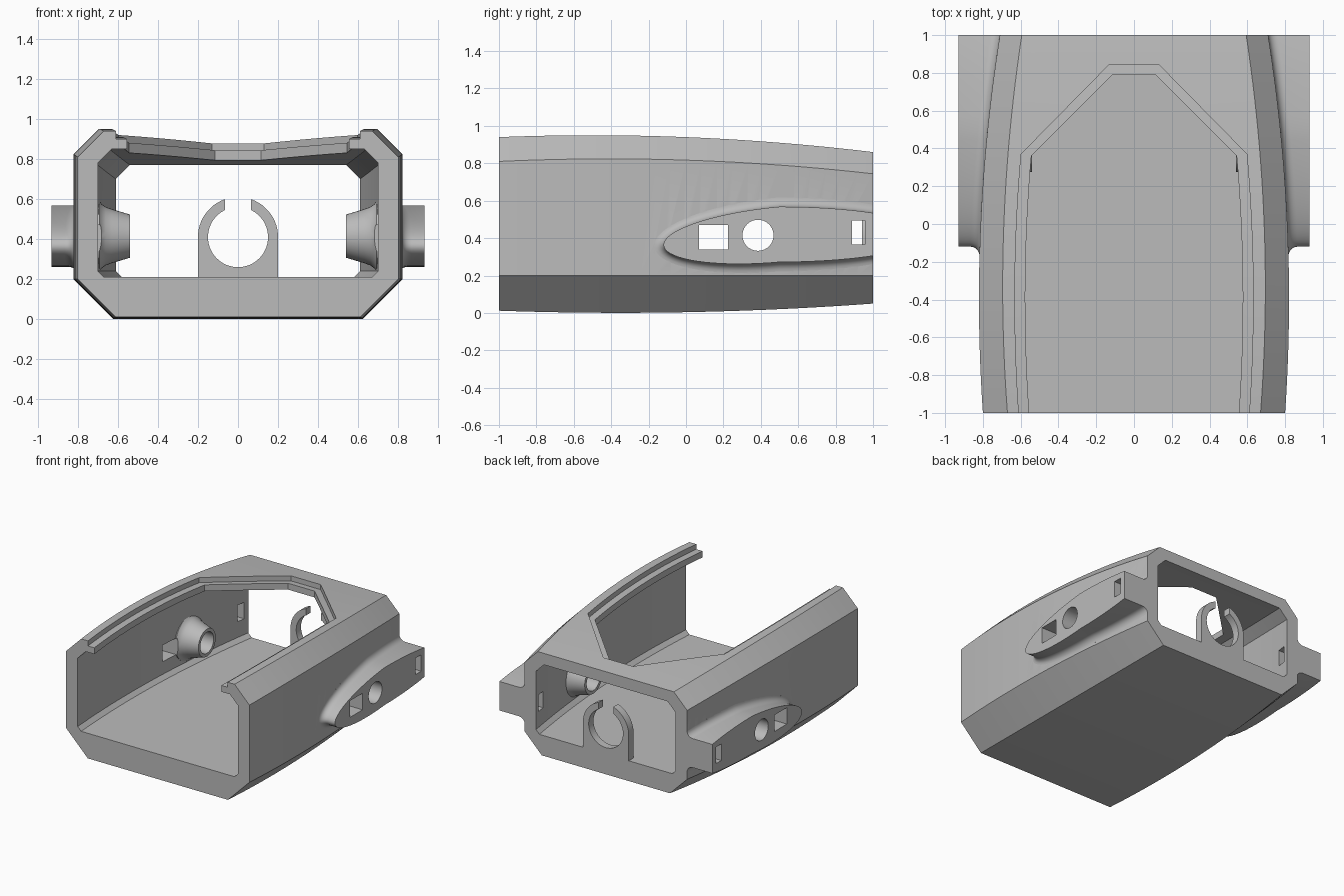
import bpy, bmesh
from math import sin, cos, pi, acos, sqrt

cube = bpy.data.objects.get("Cube")
if cube:
    bpy.data.objects.remove(cube, do_unlink=True)

grey = bpy.data.materials.new("plain_grey")
grey.use_nodes = True
COLOUR = (0.5, 0.5, 0.5, 1)
grey.diffuse_color = COLOUR
grey.node_tree.nodes["Principled BSDF"].inputs["Base Color"].default_value = COLOUR


def finish(name, bm):
    bmesh.ops.recalc_face_normals(bm, faces=bm.faces)
    mesh = bpy.data.meshes.new(name)
    bm.to_mesh(mesh)
    bm.free()
    mesh.materials.append(grey)
    obj = bpy.data.objects.new(name, mesh)
    bpy.context.collection.objects.link(obj)
    return obj


def skin(bm, rings):
    """Bridge closed rings of points and cap both ends."""
    loops = [[bm.verts.new(p) for p in ring] for ring in rings]
    n = len(loops[0])
    for a, b in zip(loops, loops[1:]):
        for i in range(n):
            bm.faces.new((a[i], a[(i + 1) % n], b[(i + 1) % n], b[i]))
    bm.faces.new(loops[0])
    bm.faces.new(loops[-1])


def loft(name, ys, half_profile):
    """Loft a left-right symmetric section along y."""
    rings = []
    for y in ys:
        half = half_profile(y)
        full = half + [(-x, z) for x, z in reversed(half)]
        rings.append([(x, y, z) for x, z in full])
    bm = bmesh.new()
    skin(bm, rings)
    return finish(name, bm)


def box(name, lo, hi):
    bm = bmesh.new()
    bmesh.ops.create_cube(bm, size=1)
    for v in bm.verts:
        v.co = [lo[i] + (v.co[i] + 0.5) * (hi[i] - lo[i]) for i in range(3)]
    return finish(name, bm)


def combine(target, other, operation):
    mod = target.modifiers.new(operation, 'BOOLEAN')
    mod.operation, mod.solver, mod.object = operation, 'EXACT', other
    bpy.context.view_layer.objects.active = target
    bpy.ops.object.modifier_apply(modifier=mod.name)
    bpy.data.objects.remove(other, do_unlink=True)


def steps(a, b, n):
    return [a + (b - a) * i / n for i in range(n + 1)]


def through(front, middle, back):
    """Parabola through values at y = -1, 0, 1."""
    return lambda y: middle + (back - front) / 2 * y + ((back + front) / 2 - middle) * y * y


side = through(0.80, 0.812, 0.71)
top = through(0.94, 0.94, 0.86)
bottom = through(0.012, 0.004, 0.05)
FLOOR, SHOULDER = 0.21, 0.2


# Outer hull and hollow interior
def hull(y):
    w, t, b = side(y), top(y), bottom(y)
    c = 0.123 - 0.007 * y
    return [(w - SHOULDER + b, b), (w, SHOULDER), (w, t - c), (w - c, t)]


def cavity(y):
    w, t = side(y) - 0.1, top(y) - 0.09
    return [(w - 0.03, FLOOR), (w, FLOOR + 0.03), (w, t - 0.07), (w - 0.07, t)]


body = loft("shell_body", steps(-1, 1, 24), hull)
combine(body, loft("cavity_cutter", steps(-1.1, 1.1, 24), cavity), 'DIFFERENCE')


# Roof opening with a stepped ledge around it
def opening(name, inset, corner_y, end_y, end_w, floor):
    def section(y):
        w = side(min(y, corner_y)) - inset
        if y > corner_y:
            w += (end_w - w) * (y - corner_y) / (end_y - corner_y)
        return [(w, floor(y)), (w, 1.2)]
    ys = steps(-1.1, corner_y, 16) + steps(corner_y, end_y, 6)[1:]
    combine(body, loft(name, ys, section), 'DIFFERENCE')


opening("ledge_cutter", 0.19, 0.37, 0.845, 0.13, lambda y: top(y) - 0.04)
opening("roof_cutter", 0.245, 0.36, 0.79, 0.115, lambda y: 0.5)

# Side pods: long rounded bulges with a filleted root, cut flush at the back
POD_FACE = 0.93
HOLE_Y, HOLE_Z = 0.385, 0.415


def pod(sign):
    fillet = 0.05
    layers = [(-0.05, fillet)]
    for a in steps(0, pi / 2, 6):
        layers.append((fillet * (1 - cos(a)), fillet * (1 - sin(a))))
    layers.append((None, 0))
    rings = []
    for depth, grow in layers:
        ring = []
        for i in range(72):
            a = 2 * pi * i / 72
            y = 0.5 + cos(a) * ((0.79 if cos(a) > 0 else 0.62) + grow)
            z = 0.42 + sin(a) * (0.148 + grow) - 0.09 * max(0, 0.5 - y)
            x = POD_FACE if depth is None else side(y) + depth
            ring.append((sign * x, y, z))
        rings.append(ring)
    bm = bmesh.new()
    skin(bm, rings)
    cut = bmesh.ops.bisect_plane(bm, geom=bm.verts[:] + bm.edges[:] + bm.faces[:],
                                 plane_co=(0, 1, 0), plane_no=(0, 1, 0), clear_outer=True)
    rim = [e for e in cut["geom_cut"] if isinstance(e, bmesh.types.BMEdge)]
    bmesh.ops.holes_fill(bm, edges=rim, sides=0)
    return finish("side_pod", bm)


def round_part(name, profile, count=40):
    """Turn (x, radius) pairs around the pod hole axis."""
    bm = bmesh.new()
    skin(bm, [[(x, HOLE_Y + r * cos(2 * pi * i / count), HOLE_Z + r * sin(2 * pi * i / count))
               for i in range(count)] for x, r in profile])
    return finish(name, bm)


for s in (1, -1):
    combine(body, pod(s), 'UNION')
    boss = [(0.54, 0.108), (0.63, 0.135), (0.66, 0.146), (0.68, 0.16), (0.692, 0.178), (0.74, 0.178)]
    combine(body, round_part("inner_boss", [(s * x, r) for x, r in boss]), 'UNION')

# Holes through both side walls
combine(body, round_part("bore_cutter", [(-1.2, 0.083), (1.2, 0.083)]), 'DIFFERENCE')
for y0, y1, z0, z1 in ((0.07, 0.225, 0.34, 0.47), (0.888, 0.957, 0.365, 0.495)):
    combine(body, box("slot_cutter", (-1.2, y0, z0), (1.2, y1, z1)), 'DIFFERENCE')

# Open ring clip standing at the back of the floor
R_OUT, R_IN, GAP, CZ = 0.2, 0.15, 0.065, 0.41
out_a, in_a = acos(GAP / R_OUT), acos(GAP / R_IN)


def arc(r, a, b, n):
    return [(r * cos(t), CZ + r * sin(t)) for t in steps(a, b, n)]


outline = [(-R_OUT, FLOOR - 0.01), (R_OUT, FLOOR - 0.01)]
outline += arc(R_OUT, 0, out_a, 12) + arc(R_IN, in_a, -pi - in_a, 40)
outline += arc(R_OUT, pi - out_a, pi, 12)
bm = bmesh.new()
skin(bm, [[(x, y, z) for x, z in outline] for y in (0.94, 1.0)])
clip = finish("ring_clip", bm)

# Smooth curved faces, keep edges crisp
for obj in (body, clip):
    bpy.ops.object.select_all(action='DESELECT')
    obj.select_set(True)
    bpy.context.view_layer.objects.active = obj
    bpy.ops.object.shade_smooth_by_angle(angle=0.5)
